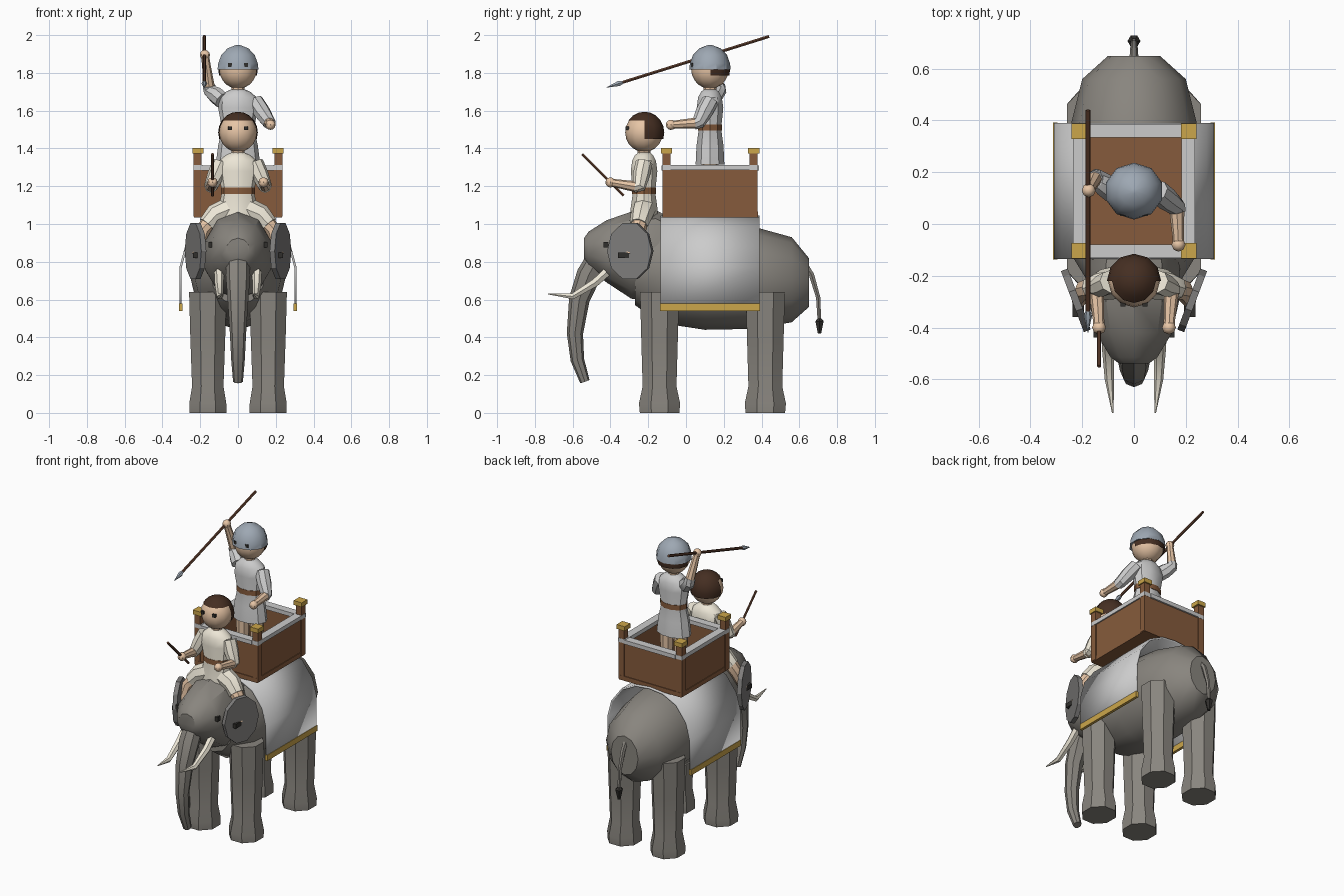
import bpy, bmesh, math
from mathutils import Vector

if "Cube" in bpy.data.objects:
    bpy.data.objects.remove(bpy.data.objects["Cube"])

def mat(name, r, g, b):
    m = bpy.data.materials.new(name)
    m.diffuse_color = (r, g, b, 1)
    m.use_nodes = True
    m.node_tree.nodes["Principled BSDF"].inputs["Base Color"].default_value = m.diffuse_color
    return m

HIDE = mat("hide", .25, .235, .21)
EAR = mat("ear_hide", .21, .205, .2)
IVORY = mat("ivory", .85, .8, .68)
WOOD = mat("wood", .24, .105, .045)
SHAFT = mat("shaft", .13, .055, .03)
GOLD = mat("gold", .6, .38, .07)
SKIN = mat("skin", .8, .56, .38)
CREAM = mat("cream", .85, .8, .68)
HAIR = mat("hair", .06, .028, .016)
STEEL = mat("steel", .34, .39, .45)
DARK = mat("dark", .03, .028, .025)

def finish(name, bm, material):
    bmesh.ops.recalc_face_normals(bm, faces=bm.faces)
    me = bpy.data.meshes.new(name)
    bm.to_mesh(me)
    bm.free()
    ob = bpy.data.objects.new(name, me)
    bpy.context.collection.objects.link(ob)
    if material:
        me.materials.append(material)
    return ob

def skin_rings(name, rings, material):
    bm = bmesh.new()
    vs = [[bm.verts.new(p) for p in ring] for ring in rings]
    n = len(vs[0])
    for a, b in zip(vs, vs[1:]):
        for i in range(n):
            j = (i + 1) % n
            bm.faces.new((a[i], a[j], b[j], b[i]))
    bm.faces.new(vs[0])
    bm.faces.new(vs[-1])
    return finish(name, bm, material)

def circle(n, off):
    return [(math.cos(2 * math.pi * k / n + off), math.sin(2 * math.pi * k / n + off)) for k in range(n)]

def loft_y(name, rings, n, material):
    """rings: (y, z centre, x radius, z radius)"""
    return skin_rings(name, [[(c * rx, y, z + s * rz) for c, s in circle(n, math.pi / 2)]
                             for y, z, rx, rz in rings], material)

def loft_z(name, x, y, rings, n, material, off=0):
    """rings: (z, x radius, y radius)"""
    return skin_rings(name, [[(x + c * rx, y + s * ry, z) for c, s in circle(n, off)]
                             for z, rx, ry in rings], material)

def tube(name, pts, radii, n, material):
    pts = [Vector(p) for p in pts]
    whole = (pts[-1] - pts[0]).normalized()
    ref = Vector((1, 0, 0)) if abs(whole.x) < .75 else Vector((0, 1, 0))
    rings = []
    for i, (p, r) in enumerate(zip(pts, radii)):
        t = (pts[min(i + 1, len(pts) - 1)] - pts[max(i - 1, 0)]).normalized()
        u = (ref - t * ref.dot(t)).normalized()
        v = t.cross(u)
        rings.append([p + r * (c * u + s * v) for c, s in circle(n, 0)])
    return skin_rings(name, rings, material)

def box(name, lo, hi, material):
    bm = bmesh.new()
    bmesh.ops.create_cube(bm, size=1)
    for v in bm.verts:
        v.co = [(a + b) / 2 + c * (b - a) for a, b, c in zip(lo, hi, v.co)]
    return finish(name, bm, material)

def ball(name, centre, radius, zs, material, keep=None, seg=12, rings=10):
    bm = bmesh.new()
    bmesh.ops.create_uvsphere(bm, u_segments=seg, v_segments=rings, radius=radius)
    if keep:
        bmesh.ops.delete(bm, context='FACES',
                         geom=[f for f in bm.faces if not keep(f.calc_center_median())])
    for v in bm.verts:
        v.co = Vector((v.co.x, v.co.y, v.co.z * zs)) + Vector(centre)
    return finish(name, bm, material)

# elephant body and head
loft_y("body", [(-.27, .76, .15, .19), (-.13, .74, .235, .265), (.1, .73, .255, .29),
                (.36, .715, .25, .27), (.56, .705, .2, .225), (.65, .69, .1, .13)], 12, HIDE)
loft_y("head", [(-.54, .87, .06, .055), (-.515, .865, .095, .095), (-.42, .855, .155, .165),
                (-.29, .835, .185, .23), (-.16, .83, .185, .245), (-.03, .8, .15, .2)], 10, HIDE)
tube("trunk", [(0, -.46, .83), (0, -.515, .73), (0, -.565, .6), (0, -.588, .42), (0, -.575, .28), (0, -.535, .165)],
     [.06, .065, .055, .043, .036, .026], 8, HIDE)
tube("tail", [(0, .62, .8), (0, .665, .73), (0, .7, .61), (0, .706, .49)], [.018, .016, .013, .011], 6, HIDE)
tube("tail_tuft", [(0, .706, .5), (0, .707, .485), (0, .707, .42)], [.012, .025, .01], 6, DARK)

for s, side in ((-1, "a"), (1, "b")):
    # legs
    for part, y in (("front_leg", -.14), ("back_leg", .42)):
        loft_z(f"{part}_{side}", s * .16, y,
               [(0, .106, .113), (.05, .106, .118), (.14, .09, .097), (.4, .1, .105), (.64, .107, .112)],
               8, HIDE, math.pi / 8)
    # ears, eyes and tusks
    bpy.ops.mesh.primitive_cylinder_add(vertices=10, radius=1, depth=2, location=(s * .225, -.295, .857),
                                        rotation=(0, math.pi / 2, -s * .36))
    ear = bpy.context.object
    ear.name = f"ear_{side}"
    ear.scale = (.155, .126, .014)
    ear.data.materials.append(EAR)
    box(f"eye_{side}", (s * .145 - .012, -.438, .875), (s * .145 + .012, -.41, .905), DARK)
    tube(f"tusk_{side}", [(s * .1, -.42, .745), (s * .1, -.48, .69), (s * .095, -.6, .617), (s * .082, -.73, .63)],
         [.026, .024, .018, .003], 6, IVORY)
    # blanket trim
    box(f"blanket_trim_{side}", (s * .304 - .009, -.137, .54), (s * .304 + .009, .392, .578), GOLD)

# blanket draped over the back
half = [(.304, .545), (.304, .77), (.275, .88), (.2, .98), (.1, 1.03)]
prof = half + [(0, 1.04)] + [(-x, z) for x, z in reversed(half)]
bm = bmesh.new()
rows = [[bm.verts.new((x, y, z)) for x, z in prof] for y in (-.135, .39)]
for i in range(len(prof) - 1):
    bm.faces.new((rows[0][i], rows[0][i + 1], rows[1][i + 1], rows[1][i]))
blanket = finish("blanket", bm, None)
mod = blanket.modifiers.new("thickness", 'SOLIDIFY')
mod.thickness = .012
mod.offset = 0

# carriage: floor, walls, rails, corner posts with caps
X, Y0, Y1 = .232, -.125, .38
box("carriage_floor", (-X, Y0, 1.035), (X, Y1, 1.065), WOOD)
for s, side in ((-1, "a"), (1, "b")):
    box(f"side_wall_{side}", (s * .213 - .015, Y0 + .03, 1.05), (s * .213 + .015, Y1 - .03, 1.29), WOOD)
    box(f"side_rail_{side}", (s * .21 - .026, Y0, 1.285), (s * .21 + .026, Y1, 1.312), None)
    yc = Y1 - .02 if s > 0 else Y0 + .02
    box(f"end_wall_{side}", (-X + .03, yc - .015, 1.05), (X - .03, yc + .015, 1.29), WOOD)
    box(f"end_rail_{side}", (-.19, yc - .026, 1.284), (.19, yc + .026, 1.311), None)
    for t, end in ((Y0 + .022, "front"), (Y1 - .022, "back")):
        box(f"post_{end}_{side}", (s * .214 - .021, t - .021, 1.04), (s * .214 + .021, t + .021, 1.38), WOOD)
        box(f"post_cap_{end}_{side}", (s * .212 - .03, t - .03, 1.373), (s * .212 + .03, t + .03, 1.402), GOLD)

# shared upper body of both riders; b lifts the whole figure
def rider(who, y, b, cloth):
    loft_z(f"{who}_tunic", 0, y, [(b + z, rx, ry) for z, rx, ry in
           ((.98, .118, .08), (1.08, .105, .075), (1.17, .085, .062), (1.28, .105, .074),
            (1.335, .1, .066), (1.365, .065, .05), (1.378, .035, .032))], 10, cloth)
    loft_z(f"{who}_belt", 0, y, [(b + 1.16, .091, .067), (b + 1.193, .091, .067)], 10, WOOD)
    loft_z(f"{who}_neck", 0, y, [(b + 1.35, .034, .034), (b + 1.42, .034, .034)], 8, SKIN)
    ball(f"{who}_head", (0, y, b + 1.485), .1, 1.04, SKIN)
    ball(f"{who}_hair", (0, y + .002, b + 1.485), .105, 1.04, HAIR,
         lambda c: c.z > .055 or (c.y > .005 and c.z > -.04))
    for s in (-1, 1):
        box(f"{who}_eye_{s}", (s * .042 - .01, y - .097, b + 1.497), (s * .042 + .01, y - .08, b + 1.517), DARK)

def arm(name, shoulder, elbow, hand, cloth):
    sh, el, ha = map(Vector, (shoulder, elbow, hand))
    tube(f"{name}_sleeve", [sh, sh.lerp(el, .5), el, el.lerp(ha, .12)], [.045, .045, .036, .034], 8, cloth)
    tube(f"{name}_forearm", [el, el.lerp(ha, .8), ha], [.03, .022, .022], 8, SKIN)
    ball(f"{name}_hand", ha, .027, 1, SKIN, seg=8, rings=6)

# driver astride the neck
DY = -.222
rider("driver", DY, 0, CREAM)
for s, side in ((-1, "a"), (1, "b")):
    arm(f"driver_arm_{side}", (s * .09, DY, 1.325), (s * .145, -.25, 1.195), (s * .135, -.4, 1.22), CREAM)
    tube(f"driver_thigh_{side}", [(s * .04, DY, 1.08), (s * .12, -.235, 1.045), (s * .165, -.25, .995)],
         [.065, .06, .048], 8, CREAM)
    tube(f"driver_shin_{side}", [(s * .15, -.245, 1.01), (s * .19, -.255, .96), (s * .215, -.3, .84)],
         [.045, .04, .026], 8, SKIN)
    box(f"driver_shoe_{side}", (s * .215 - .022, -.36, .82), (s * .215 + .022, -.29, .85), DARK)
tube("driver_stick", [(-.135, -.33, 1.15), (-.135, -.55, 1.37)], [.008, .008], 6, SHAFT)

# soldier standing in the carriage
SY = .127
rider("soldier", SY, .335, None)
for s, side in ((-1, "a"), (1, "b")):
    loft_z(f"soldier_leg_{side}", s * .052, SY, [(1.06, .035, .035), (1.34, .045, .045)], 8, SKIN)
arm("soldier_raised_arm", (-.085, SY, 1.655), (-.15, .18, 1.71), (-.175, .13, 1.895), None)
arm("soldier_front_arm", (.09, SY, 1.65), (.165, .065, 1.535), (.172, -.08, 1.525), None)
loft_z("helmet", 0, SY, [(1.818, .114, .11), (1.85, .11, .106), (1.895, .093, .09),
                         (1.93, .058, .056), (1.948, .01, .01)], 10, STEEL, math.pi / 2)
tube("spear_shaft", [(-.178, -.345, 1.747), (-.178, .44, 1.993)], [.009, .009], 6, SHAFT)
tube("spear_point", [(-.178, -.335, 1.75), (-.178, -.355, 1.744), (-.178, -.42, 1.723)], [.009, .016, .001], 6, STEEL)

# smooth shading with edges kept sharp
bpy.ops.object.select_all(action='SELECT')
bpy.context.view_layer.objects.active = blanket
bpy.ops.object.shade_smooth_by_angle(angle=math.radians(35))
